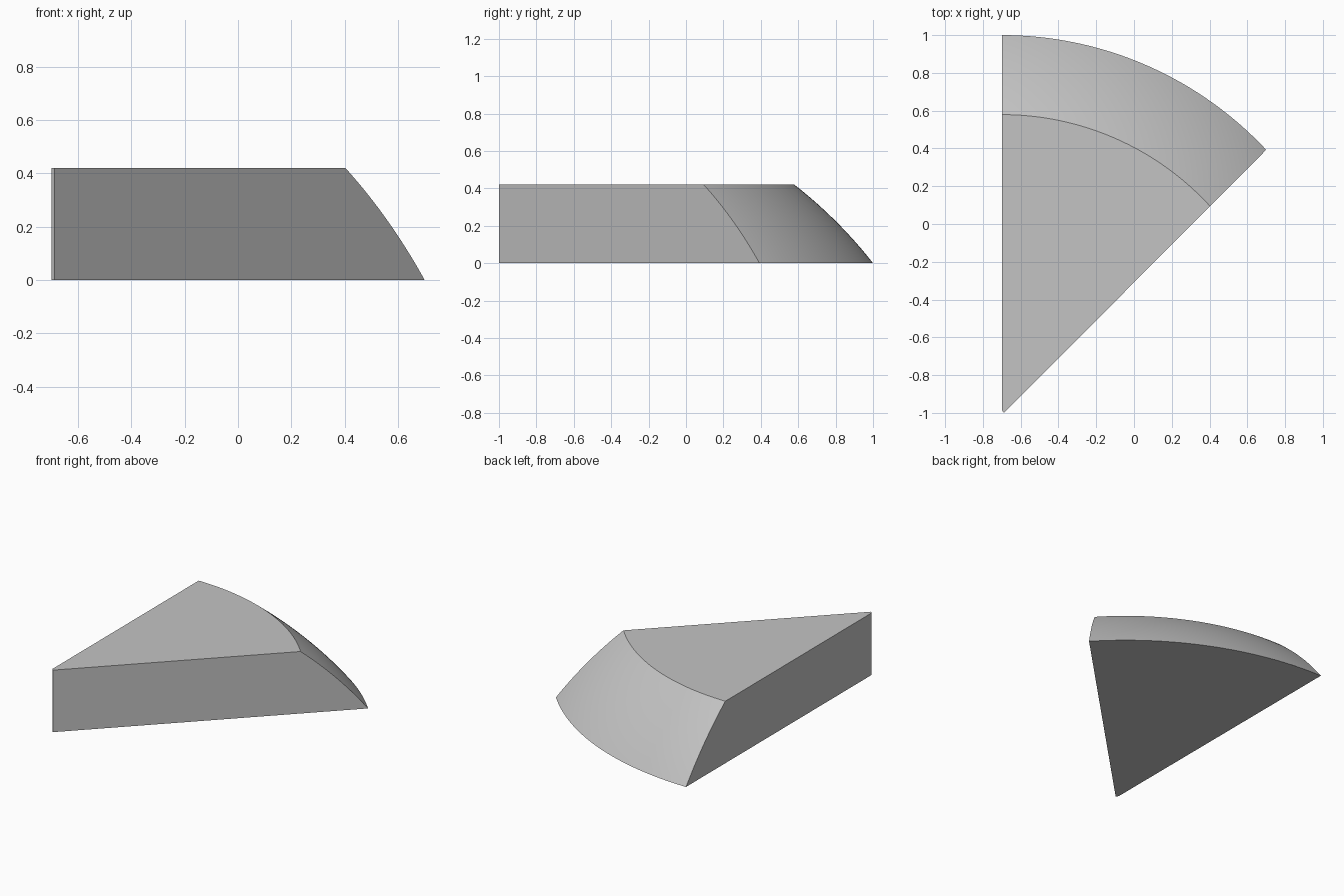
import bpy
import bmesh
from math import sqrt, atan2, cos, sin, pi
from mathutils import Vector

cube = bpy.data.objects.get("Cube")
if cube:
    bpy.data.objects.remove(cube, do_unlink=True)

# Overall sizes
HEIGHT = 0.42
CENTRE = Vector((-0.70, -0.917))   # axis of the domed rim
RIM_RADIUS = 1.917                 # rim radius at the base
DROP = 1.50                        # sphere centre below the base
TIP_LEFT = Vector((-0.70, -0.985))
TIP_RIGHT = Vector((-0.688, -1.0))
RIM_END = Vector((0.70, 0.393))
ROWS, COLUMNS = 16, 48

# One plain grey
grey = bpy.data.materials.new("plain_grey")
grey.use_nodes = True
colour = (0.55, 0.55, 0.55, 1)
grey.diffuse_color = colour
grey.node_tree.nodes["Principled BSDF"].inputs["Base Color"].default_value = colour


def rim_row(z):
    """Arc of the dome at height z, from the straight side to the slanted side."""
    radius = sqrt(RIM_RADIUS ** 2 + DROP ** 2 - (z + DROP) ** 2)
    along = (RIM_END - TIP_RIGHT).normalized()
    offset = TIP_RIGHT - CENTRE
    b = offset.dot(along)
    end = offset + along * (-b + sqrt(b * b - offset.length_squared + radius ** 2))
    last = atan2(end.y, end.x)
    angles = [pi / 2 + (last - pi / 2) * i / COLUMNS for i in range(COLUMNS + 1)]
    return [(CENTRE.x + radius * cos(a), CENTRE.y + radius * sin(a), z) for a in angles]


bm = bmesh.new()
rows = [[bm.verts.new(p) for p in rim_row(HEIGHT * j / ROWS)] for j in range(ROWS + 1)]
left_tip = [bm.verts.new((*TIP_LEFT, z)) for z in (0, HEIGHT)]
right_tip = [bm.verts.new((*TIP_RIGHT, z)) for z in (0, HEIGHT)]

# Smooth domed rim
for low, high in zip(rows, rows[1:]):
    for i in range(COLUMNS):
        face = bm.faces.new((low[i + 1], low[i], high[i], high[i + 1]))
        face.smooth = True

# Flat top, base, sides and blunt tip
bm.faces.new([left_tip[1], right_tip[1]] + rows[-1][::-1])
bm.faces.new([right_tip[0], left_tip[0]] + rows[0])
bm.faces.new([left_tip[0], left_tip[1]] + [row[0] for row in rows[::-1]])
bm.faces.new([right_tip[1], right_tip[0]] + [row[-1] for row in rows])
bm.faces.new([left_tip[1], left_tip[0], right_tip[0], right_tip[1]])
bmesh.ops.recalc_face_normals(bm, faces=bm.faces)
for edge in bm.edges:
    edge.smooth = all(f.smooth for f in edge.link_faces)

mesh = bpy.data.meshes.new("domed_wedge")
bm.to_mesh(mesh)
bm.free()
mesh.materials.append(grey)
wedge = bpy.data.objects.new("domed_wedge", mesh)
bpy.context.collection.objects.link(wedge)
